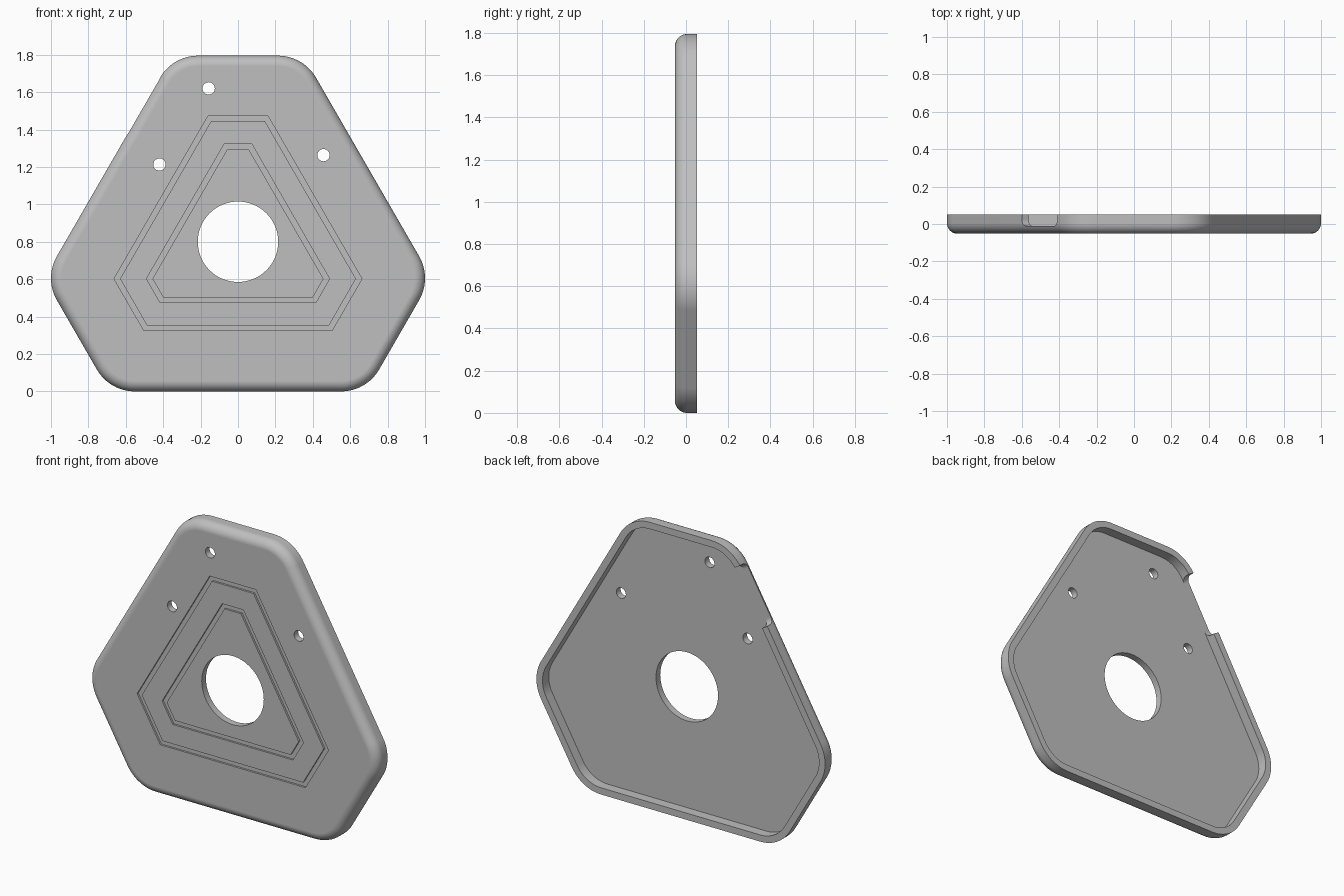
import bpy, bmesh
from math import sin, cos, pi, radians
from mathutils import Vector

if "Cube" in bpy.data.objects:
    bpy.data.objects.remove(bpy.data.objects["Cube"])

CZ = 0.8                      # height of the plate centre
BACK, FRONT, FLOOR = 0.052, -0.052, -0.01
LONG, SHORT, CORNER = 0.8, 0.995, 0.235
RIM, FILLET = 0.042, 0.056

grey = bpy.data.materials.new("plate_grey")
grey.use_nodes = True
grey.diffuse_color = (0.52, 0.52, 0.52, 1)
grey.node_tree.nodes["Principled BSDF"].inputs["Base Color"].default_value = grey.diffuse_color


def outline(y, long, short, r=0.0, inset=0.0, steps=0):
    """Truncated triangle at depth y, with corners of radius r, shrunk by inset."""
    pts = []
    for k in range(6):
        a, b = radians(30 + 60 * k), radians(90 + 60 * k)
        da, db = (long, short) if k % 2 == 0 else (short, long)
        da, db = da - r, db - r
        det = sin(b - a)
        cx = (da * sin(b) - db * sin(a)) / det
        cz = (db * cos(a) - da * cos(b)) / det
        for i in range(steps + 1):
            t = a + (b - a) * i / max(steps, 1)
            pts.append(Vector((cx + (r - inset) * cos(t), y, CZ + cz + (r - inset) * sin(t))))
    return pts


def circle(y, x, z, r, n):
    return [Vector((x + r * cos(2 * pi * i / n), y, z + r * sin(2 * pi * i / n))) for i in range(n)]


def loft(name, rings, cyclic=False):
    """Bridge equal rings of points, capped at the ends unless cyclic."""
    bm = bmesh.new()
    loops = [[bm.verts.new(p) for p in ring] for ring in rings]
    n = len(loops[0])
    pairs = list(zip(loops, loops[1:])) + ([(loops[-1], loops[0])] if cyclic else [])
    for a, b in pairs:
        for i in range(n):
            j = (i + 1) % n
            bm.faces.new((a[i], a[j], b[j], b[i]))
    if not cyclic:
        bm.faces.new(loops[0])
        bm.faces.new(loops[-1])
    bmesh.ops.recalc_face_normals(bm, faces=bm.faces)
    mesh = bpy.data.meshes.new(name)
    bm.to_mesh(mesh)
    bm.free()
    mesh.materials.append(grey)
    ob = bpy.data.objects.new(name, mesh)
    bpy.context.collection.objects.link(ob)
    return ob


def hull(y, inset):
    return outline(y, LONG, SHORT, CORNER, inset, 12)


# Plate with a rounded front edge
rings = [hull(BACK, 0)]
for i in range(9):
    t = pi / 2 * i / 8
    rings.append(hull(FRONT + FILLET * (1 - sin(t)), FILLET * (1 - cos(t))))
plate = loft("cover_plate", rings)

# Hollow in the back, leaving a rim
cutters = [loft("pocket_cutter", [hull(0.1, RIM), hull(FLOOR, RIM)])]

# Centre opening and three bolt holes
for x, z, r, n in ((0, CZ, 0.215, 64), (-0.157, 1.62, 0.033, 24),
                   (-0.42, 1.213, 0.033, 24), (0.457, 1.263, 0.033, 24)):
    cutters.append(loft("hole_cutter", [circle(-0.1, x, z, r, n), circle(0.1, x, z, r, n)]))

# Two grooves around the opening on the front
for d in (0.475, 0.325):
    s, w, deep = d + 0.198, 0.028, FRONT + 0.012
    cutters.append(loft("groove_cutter", [
        outline(-0.1, d, s), outline(deep, d, s),
        outline(deep, d - w, s - w), outline(-0.1, d - w, s - w)], cyclic=True))

# Notch with rounded lower corners through the rim on the upper right side
normal = Vector((cos(radians(150)), 0, sin(radians(150))))
along = Vector((0.5, 0, cos(radians(30))))
middle, half, rad = 0.376, 0.19, 0.035
profile = [(-half, 0.1)]
for sx, start in ((-1, pi), (1, 1.5 * pi)):
    for i in range(7):
        t = start + pi / 2 * i / 6
        profile.append((sx * (half - rad) + rad * cos(t), FLOOR + rad + rad * sin(t)))
profile.append((half, 0.1))
ends = [[Vector((0, y, CZ)) + normal * d + along * (middle + s) for s, y in profile]
        for d in (0.72, 0.9)]
cutters.append(loft("notch_cutter", ends))

# Cut everything, then drop the cutters
bpy.ops.object.select_all(action='DESELECT')
bpy.context.view_layer.objects.active = plate
plate.select_set(True)
for cutter in cutters:
    cutter.hide_render = True
    mod = plate.modifiers.new("cut", 'BOOLEAN')
    mod.operation = 'DIFFERENCE'
    mod.solver = 'EXACT'
    mod.object = cutter
    bpy.ops.object.modifier_apply(modifier=mod.name)
    bpy.data.objects.remove(cutter)

bpy.ops.object.shade_smooth_by_angle(angle=radians(30))
weighted = plate.modifiers.new("even_shading", 'WEIGHTED_NORMAL')
weighted.keep_sharp = True
